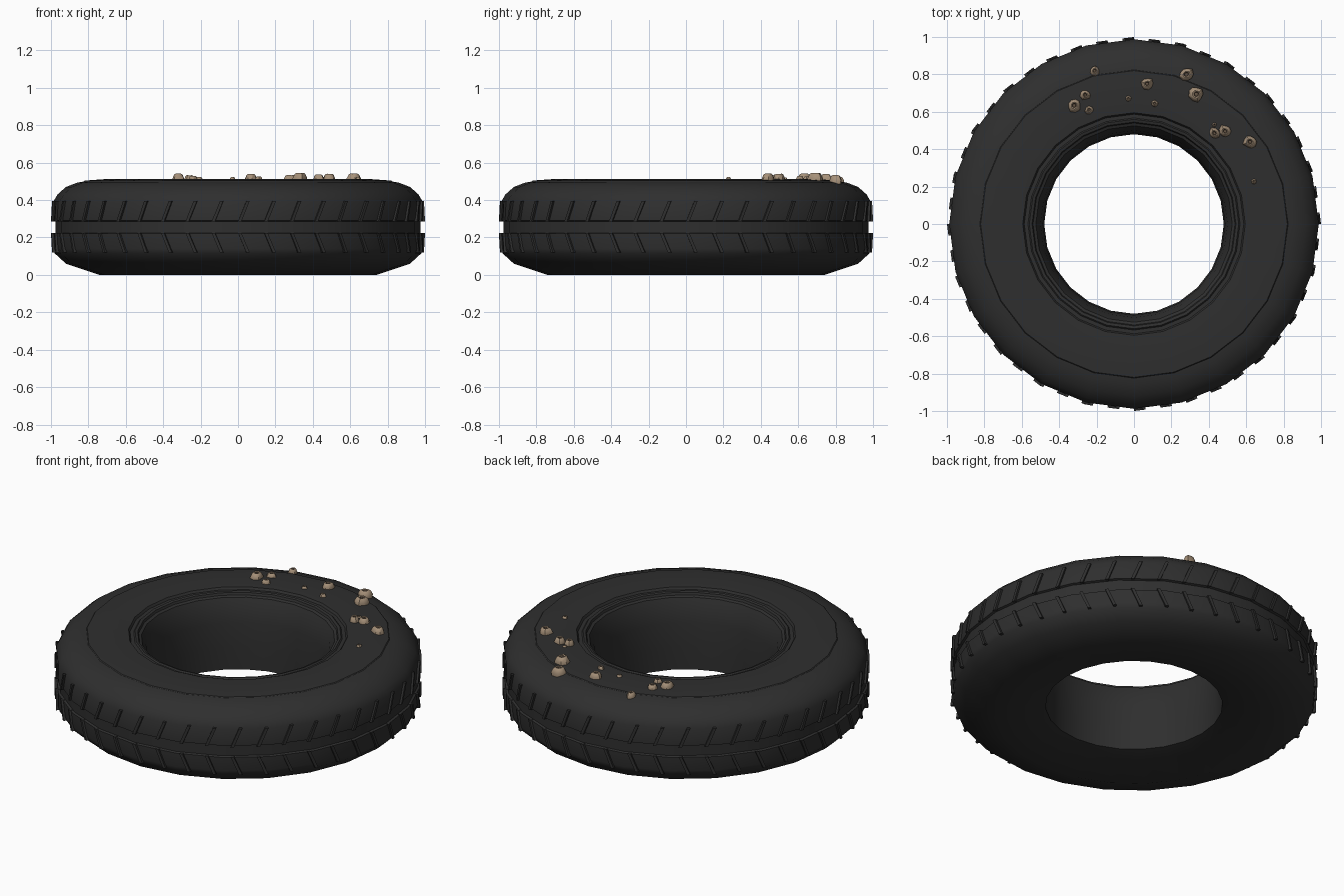
import bpy
import bmesh
import random
from math import sin, cos, tau, hypot, pi
from mathutils import Matrix, Vector

random.seed(4)
SIDES = 24
TREAD_R = 0.988

if "Cube" in bpy.data.objects:
    bpy.data.objects.remove(bpy.data.objects["Cube"])


def material(name, rgb):
    mat = bpy.data.materials.new(name)
    mat.use_nodes = True
    mat.diffuse_color = (*rgb, 1)
    bsdf = mat.node_tree.nodes["Principled BSDF"]
    bsdf.inputs["Base Color"].default_value = (*rgb, 1)
    bsdf.inputs["Roughness"].default_value = 0.8
    return mat


rubber = material("black rubber", (0.028, 0.028, 0.028))
shell = material("tan shell", (0.38, 0.28, 0.19))
hollow = material("brown shell hollow", (0.13, 0.09, 0.06))


def finish(bm, name, mats, angle):
    bmesh.ops.recalc_face_normals(bm, faces=bm.faces)
    mesh = bpy.data.meshes.new(name)
    bm.to_mesh(mesh)
    bm.free()
    for mat in mats:
        mesh.materials.append(mat)
    obj = bpy.data.objects.new(name, mesh)
    bpy.context.collection.objects.link(obj)
    bpy.ops.object.select_all(action="DESELECT")
    obj.select_set(True)
    bpy.context.view_layer.objects.active = obj
    bpy.ops.object.shade_smooth_by_angle(angle=angle)
    return obj


def bridge(bm, a, b, index=0):
    for i in range(len(a)):
        j = (i + 1) % len(a)
        bm.faces.new((a[i], a[j], b[j], b[i])).material_index = index


# Tyre body: closed cross-section (radius, height) turned around z
section = [
    (0.48, 0.065), (0.74, 0), (0.92, 0.06), (0.98, 0.115),
    (TREAD_R, 0.14), (TREAD_R, 0.22), (0.976, 0.225), (0.976, 0.285),
    (TREAD_R, 0.29), (TREAD_R, 0.39), (0.965, 0.43), (0.92, 0.47),
    (0.86, 0.493), (0.825, 0.499), (0.82, 0.504), (0.71, 0.512),
    (0.595, 0.505), (0.587, 0.492), (0.567, 0.492), (0.56, 0.499),
    (0.545, 0.495), (0.54, 0.482), (0.525, 0.475), (0.5, 0.42),
    (0.487, 0.34), (0.48, 0.2),
]
bm = bmesh.new()
rings = []
for r, z in section:
    rings.append([bm.verts.new((r * cos(tau * k / SIDES), r * sin(tau * k / SIDES), z))
                  for k in range(SIDES)])
for i, ring in enumerate(rings):
    bridge(bm, ring, rings[(i + 1) % len(rings)])
finish(bm, "tyre_body", [rubber], 0.6)


# Tread bars: slanted strips that follow the faceted tread
def tread_point(a, z, lift):
    step = tau / SIDES
    r = TREAD_R * cos(step / 2) / cos(a % step - step / 2)
    return ((r + lift) * cos(a), (r + lift) * sin(a), z)


def tread_bars(name, z_in, z_out, count=44, width=0.018, slant=0.045):
    bm = bmesh.new()
    for k in range(count):
        a = tau * k / count
        corners = [(a, z_in), (a + width, z_in),
                   (a + width + slant, z_out), (a + slant, z_out)]
        inner = [bm.verts.new(tread_point(b, z, -0.02)) for b, z in corners]
        outer = [bm.verts.new(tread_point(b, z, 0.012)) for b, z in corners]
        bridge(bm, inner, outer)
        bm.faces.new(outer)
        bm.faces.new(inner[::-1])
    finish(bm, name, [rubber], 0.5)


tread_bars("upper_tread_bars", 0.285, 0.395)
tread_bars("lower_tread_bars", 0.225, 0.12)


# Barnacles: lumpy cones with a sunken mouth
def barnacle(x, y, r):
    d = hypot(x, y)
    base = 0.495 if d < 0.8 else 0.485
    height = 0.012 + r * 0.95
    n = 9
    lumps = [random.uniform(0.82, 1.15) for _ in range(n)]
    bm = bmesh.new()
    loops = []
    for scale, up in [(0.95, 0), (1, 0.45), (0.72, 0.9), (0.5, 1), (0.34, 0.93), (0.25, 0.6)]:
        loops.append([bm.verts.new((x + r * scale * lumps[k] * cos(tau * k / n),
                                    y + r * scale * lumps[k] * sin(tau * k / n),
                                    base + height * up * (0.9 + 0.1 * lumps[k])))
                      for k in range(n)])
    for i in range(len(loops) - 1):
        bridge(bm, loops[i], loops[i + 1], 1 if i == 4 else 0)
    bm.faces.new(loops[-1]).material_index = 1
    bm.faces.new(loops[0][::-1])
    finish(bm, "barnacle", [shell, hollow], 0.6)


for spot in [
    (-0.21, 0.82, 0.027), (-0.32, 0.635, 0.036), (-0.26, 0.69, 0.027),
    (-0.24, 0.61, 0.023), (-0.03, 0.67, 0.016), (0.07, 0.75, 0.034),
    (0.11, 0.645, 0.019), (0.28, 0.8, 0.038), (0.335, 0.695, 0.04),
    (0.43, 0.53, 0.013), (0.43, 0.485, 0.031), (0.487, 0.495, 0.035),
    (0.62, 0.44, 0.036), (0.64, 0.227, 0.016),
]:
    barnacle(*spot)
